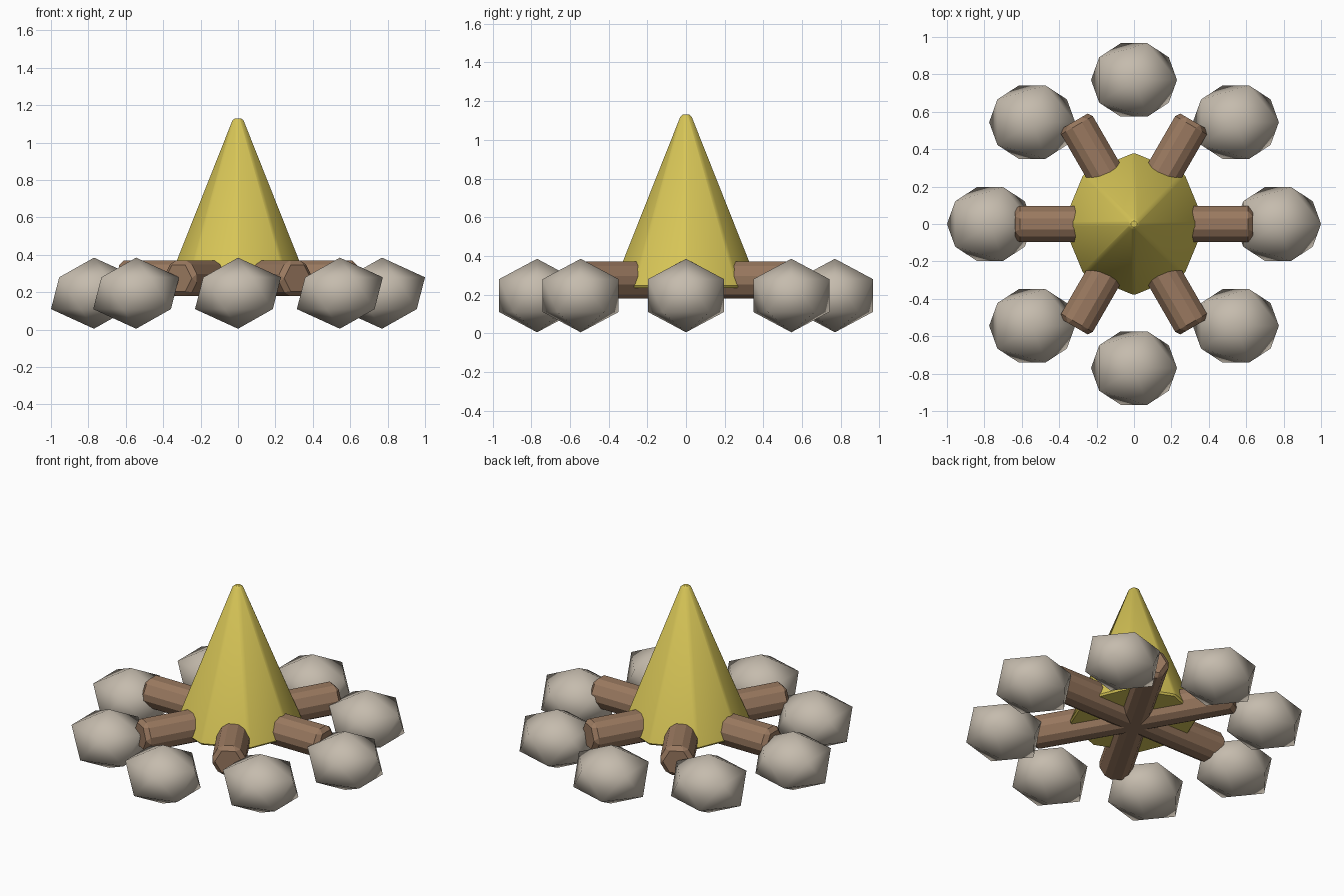
import bpy, math

if "Cube" in bpy.data.objects:
    bpy.data.objects.remove(bpy.data.objects["Cube"])


def material(name, rgb):
    m = bpy.data.materials.new(name)
    m.diffuse_color = (*rgb, 1)
    m.use_nodes = True
    m.node_tree.nodes["Principled BSDF"].inputs["Base Color"].default_value = m.diffuse_color
    return m


GREY = material("stone grey", (0.56, 0.50, 0.42))
BROWN = material("wood brown", (0.32, 0.19, 0.115))
YELLOW = material("flame yellow", (0.68, 0.56, 0.095))


def finish(name, mat, bevel=0.0):
    ob = bpy.context.object
    ob.name = name
    ob.data.materials.append(mat)
    bpy.ops.object.transform_apply(location=False, rotation=False, scale=True)
    if bevel:
        mod = ob.modifiers.new("Bevel", "BEVEL")
        mod.width = bevel
        mod.segments = 1
        mod.limit_method = 'ANGLE'
        mod.angle_limit = math.radians(20)
        bpy.ops.object.modifier_apply(modifier="Bevel")
    return ob


# Ring of eight squashed, smooth icosahedron stones, all facing the same way
for i in range(8):
    a = math.radians(45 * i)
    bpy.ops.mesh.primitive_ico_sphere_add(
        subdivisions=1, radius=1,
        location=(0.77 * math.cos(a), 0.77 * math.sin(a), 0.195))
    bpy.context.object.scale = (0.257, 0.231, 0.19)
    finish(f"stone_{i + 1}", GREY)
    bpy.ops.object.shade_smooth()

# Three crossed six-sided logs with chamfered edges
for i in range(3):
    bpy.ops.mesh.primitive_cylinder_add(
        vertices=6, radius=0.11, depth=1.27, location=(0, 0, 0.275),
        rotation=(0, math.pi / 2, math.radians(60 * i)))
    finish(f"log_{i + 1}", BROWN, 0.025)
    bpy.ops.object.shade_smooth_by_angle(angle=math.radians(25))

# Eight-sided flame with a blunted tip
bpy.ops.mesh.primitive_cone_add(
    vertices=8, radius1=0.385, radius2=0.03, depth=0.895,
    location=(0, 0, 0.6825))
finish("flame", YELLOW, 0.012)
bpy.ops.object.shade_smooth_by_angle(angle=math.radians(30))
